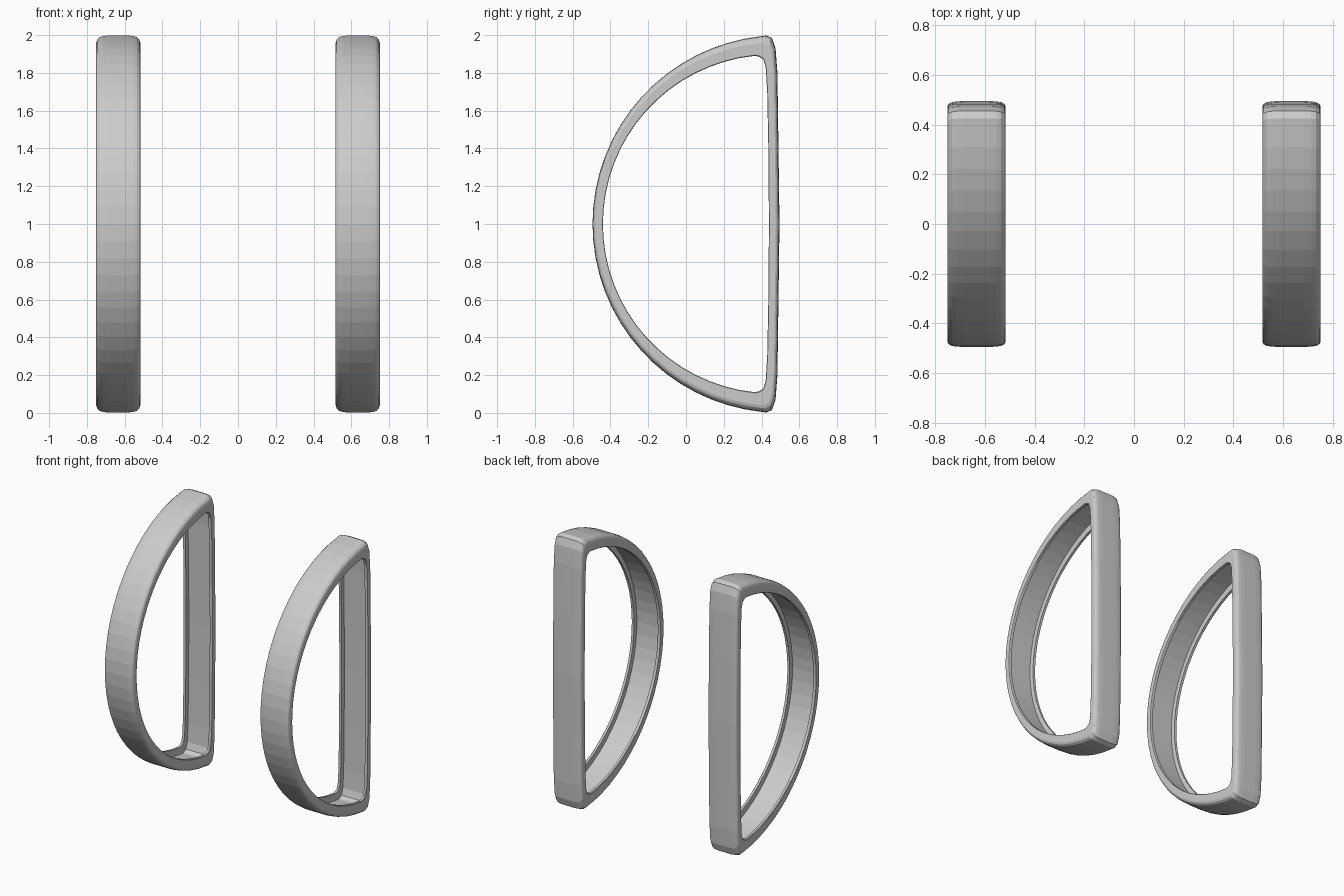
import bpy, bmesh, math

if "Cube" in bpy.data.objects:
    bpy.data.objects.remove(bpy.data.objects["Cube"])

STEPS = 32
HALF_WIDTH = 0.117


def d_loop(cy, r, back):
    """Front arc plus a slightly bowed back with rounded corners, as (y, z)."""
    amax = math.radians(84)
    pts = []
    for i in range(STEPS + 1):
        a = -amax + 2 * amax * i / STEPS
        pts.append((cy - r * math.cos(a), 1 + r * math.sin(a)))
    pts += [(y, 1 + h) for y, h in back]
    pts += [(y, 1 - h) for y, h in reversed(back[:-1])]
    return pts


outer = d_loop(0.505, 1.0, [(0.425, 0.998), (0.455, 0.985), (0.474, 0.93),
                            (0.484, 0.8), (0.489, 0.45), (0.495, 0.0)])
inner = d_loop(0.455, 0.895, [(0.385, 0.887), (0.41, 0.87), (0.422, 0.83),
                              (0.43, 0.7), (0.436, 0.4), (0.439, 0.0)])

# Cross-section of the band: (x, blend from outer to inner loop),
# crowned outside, shallow channel between two lips inside
w = HALF_WIDTH
half = [(0.05, 0.0), (0.08, 0.025), (w - 0.018, 0.08), (w - 0.005, 0.2), (w, 0.35),
        (w, 0.96), (w - 0.004, 1.0), (w - 0.02, 1.0), (w - 0.024, 0.5)]
section = half + [(-x, t) for x, t in reversed(half)]


def d_ring(name, x0):
    bm = bmesh.new()
    rings = []
    for (oy, oz), (iy, iz) in zip(outer, inner):
        rings.append([bm.verts.new((x0 + x, oy + (iy - oy) * t, oz + (iz - oz) * t))
                      for x, t in section])
    n, m = len(rings), len(section)
    for i in range(n):
        a, b = rings[i], rings[(i + 1) % n]
        for j in range(m):
            k = (j + 1) % m
            bm.faces.new((a[j], a[k], b[k], b[j]))
    bmesh.ops.recalc_face_normals(bm, faces=bm.faces)
    mesh = bpy.data.meshes.new(name)
    bm.to_mesh(mesh)
    bm.free()
    obj = bpy.data.objects.new(name, mesh)
    bpy.context.collection.objects.link(obj)


# Pair of D-shaped side frames
d_ring("left_side_frame", -0.634)
d_ring("right_side_frame", 0.634)
